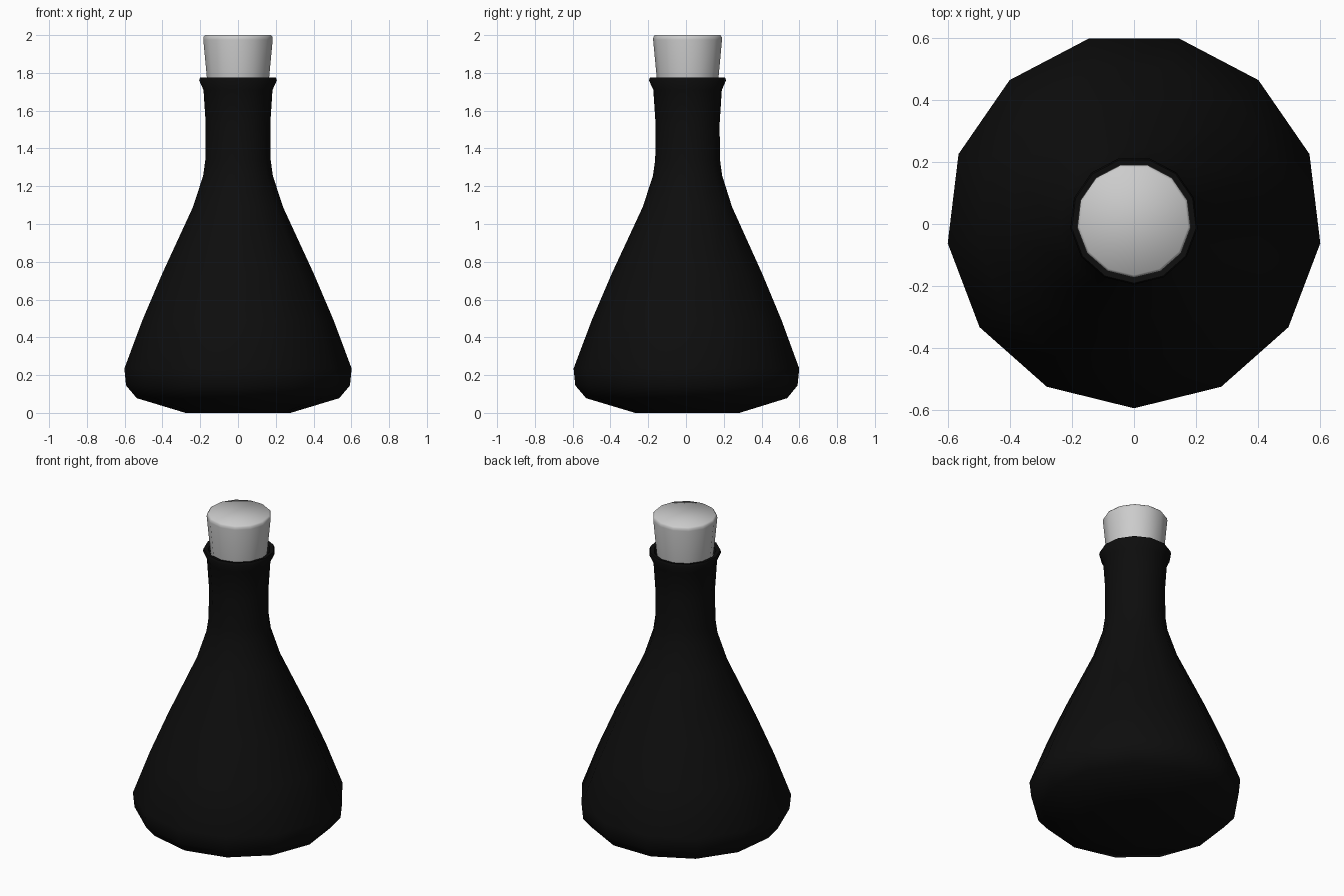
import bpy, bmesh, math

if "Cube" in bpy.data.objects:
    bpy.data.objects.remove(bpy.data.objects["Cube"])

SIDES = 13
CENTRE_Y = 0.011


def lathe(name, profile, angle, cap_start=True, cap_end=True):
    """Revolve (radius, z) points into a 13-sided solid with one corner facing the front."""
    bm = bmesh.new()
    rings = []
    for r, z in profile:
        ring = []
        for i in range(SIDES):
            a = -math.pi / 2 + 2 * math.pi * i / SIDES
            ring.append(bm.verts.new((r * math.cos(a), CENTRE_Y + r * math.sin(a), z)))
        rings.append(ring)
    for lo, hi in zip(rings, rings[1:]):
        for i in range(SIDES):
            j = (i + 1) % SIDES
            bm.faces.new((lo[i], lo[j], hi[j], hi[i]))
    if cap_start:
        bm.faces.new(rings[0][::-1])
    if cap_end:
        bm.faces.new(rings[-1])
    mesh = bpy.data.meshes.new(name)
    bm.to_mesh(mesh)
    bm.free()
    obj = bpy.data.objects.new(name, mesh)
    bpy.context.collection.objects.link(obj)
    bpy.ops.object.select_all(action='DESELECT')
    obj.select_set(True)
    bpy.context.view_layer.objects.active = obj
    bpy.ops.object.shade_smooth_by_angle(angle=math.radians(angle))
    return obj


# Flask: base, conical body, neck, flared lip, then down inside the mouth
flask = lathe("flask", [
    (0.28, 0.0), (0.54, 0.078), (0.597, 0.145), (0.606, 0.235),
    (0.51, 0.49), (0.405, 0.735), (0.24, 1.09), (0.186, 1.255), (0.174, 1.34),
    (0.172, 1.53), (0.184, 1.71), (0.207, 1.76), (0.202, 1.775),
    (0.178, 1.77), (0.162, 1.72), (0.155, 1.60),
], 60)
black = bpy.data.materials.new("dark_glass")
black.diffuse_color = (0.004, 0.004, 0.004, 1)
black.use_nodes = True
black.node_tree.nodes["Principled BSDF"].inputs["Base Color"].default_value = black.diffuse_color
flask.data.materials.append(black)

# Tapered stopper with a softened top edge
lathe("stopper", [
    (0.146, 1.61), (0.166, 1.775), (0.185, 1.975), (0.184, 1.99), (0.176, 2.0),
], 60)
